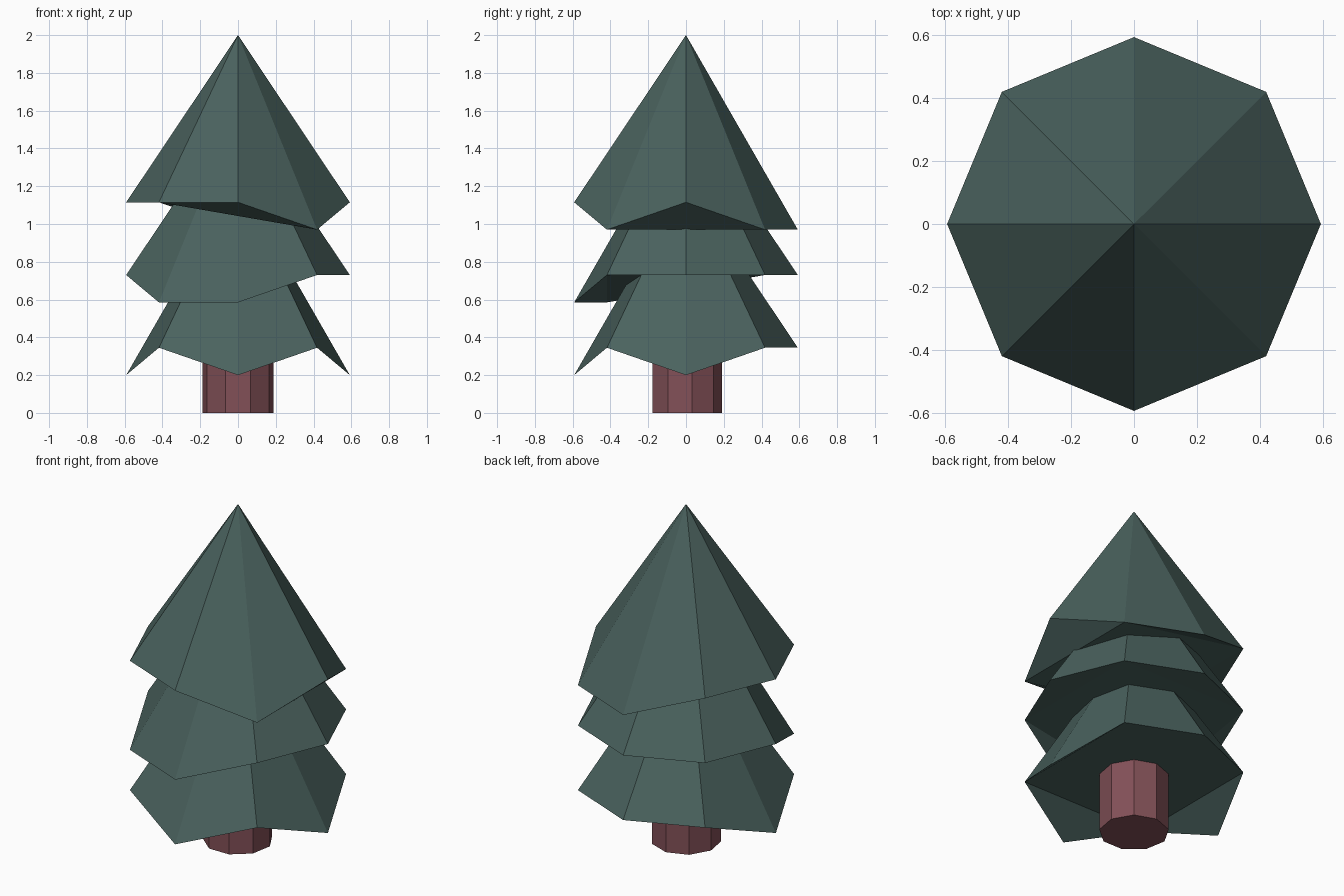
import bpy, bmesh, math

if "Cube" in bpy.data.objects:
    bpy.data.objects.remove(bpy.data.objects["Cube"])


def material(name, srgb):
    m = bpy.data.materials.new(name)
    lin = [((c / 255 + 0.055) / 1.055) ** 2.4 for c in srgb]
    m.diffuse_color = (*lin, 1.0)
    m.use_nodes = True
    m.node_tree.nodes["Principled BSDF"].inputs["Base Color"].default_value = m.diffuse_color
    return m


green = material("dark green needles", (74, 98, 94))
brown = material("reddish brown bark", (130, 80, 87))


def finish(bm, name, mat):
    bmesh.ops.recalc_face_normals(bm, faces=bm.faces)
    me = bpy.data.meshes.new(name)
    bm.to_mesh(me)
    bm.free()
    me.materials.append(mat)
    ob = bpy.data.objects.new(name, me)
    bpy.context.collection.objects.link(ob)


def tier(name, apex, low):
    """Eight-sided cone; rim corners at the angles in 'low' hang down further."""
    bm = bmesh.new()
    top = bm.verts.new((0, 0, apex))
    rim = []
    for i in range(8):
        a = math.radians(i * 45)
        z = apex - (1.03 if i * 45 in low else 0.885)
        rim.append(bm.verts.new((0.592 * math.cos(a), 0.592 * math.sin(a), z)))
    for i in range(8):
        bm.faces.new((top, rim[i], rim[(i + 1) % 8]))
    # underside: a corner triangle at every second rim point, and a middle
    for i in range(0, 8, 2):
        bm.faces.new((rim[(i + 1) % 8], rim[i], rim[i - 1]))
    bm.faces.new((rim[7], rim[5], rim[3], rim[1]))
    finish(bm, name, mat=green)


# branch tiers, top to bottom
tier("top_branches", 2.0, {45, 90, 315})
tier("middle_branches", 1.615, {225, 270})
tier("lower_branches", 1.23, {0, 180, 270})

# nine-sided trunk, one corner pointing to the back
bm = bmesh.new()
ring = [bm.verts.new((0.19 * math.cos(math.radians(90 + 40 * i)),
                      0.19 * math.sin(math.radians(90 + 40 * i)), 0))
        for i in range(9)]
base = bm.faces.new(ring)
ext = bmesh.ops.extrude_face_region(bm, geom=[base], use_keep_orig=True)
for v in ext["geom"]:
    if isinstance(v, bmesh.types.BMVert):
        v.co.z = 0.5
finish(bm, "trunk", brown)
